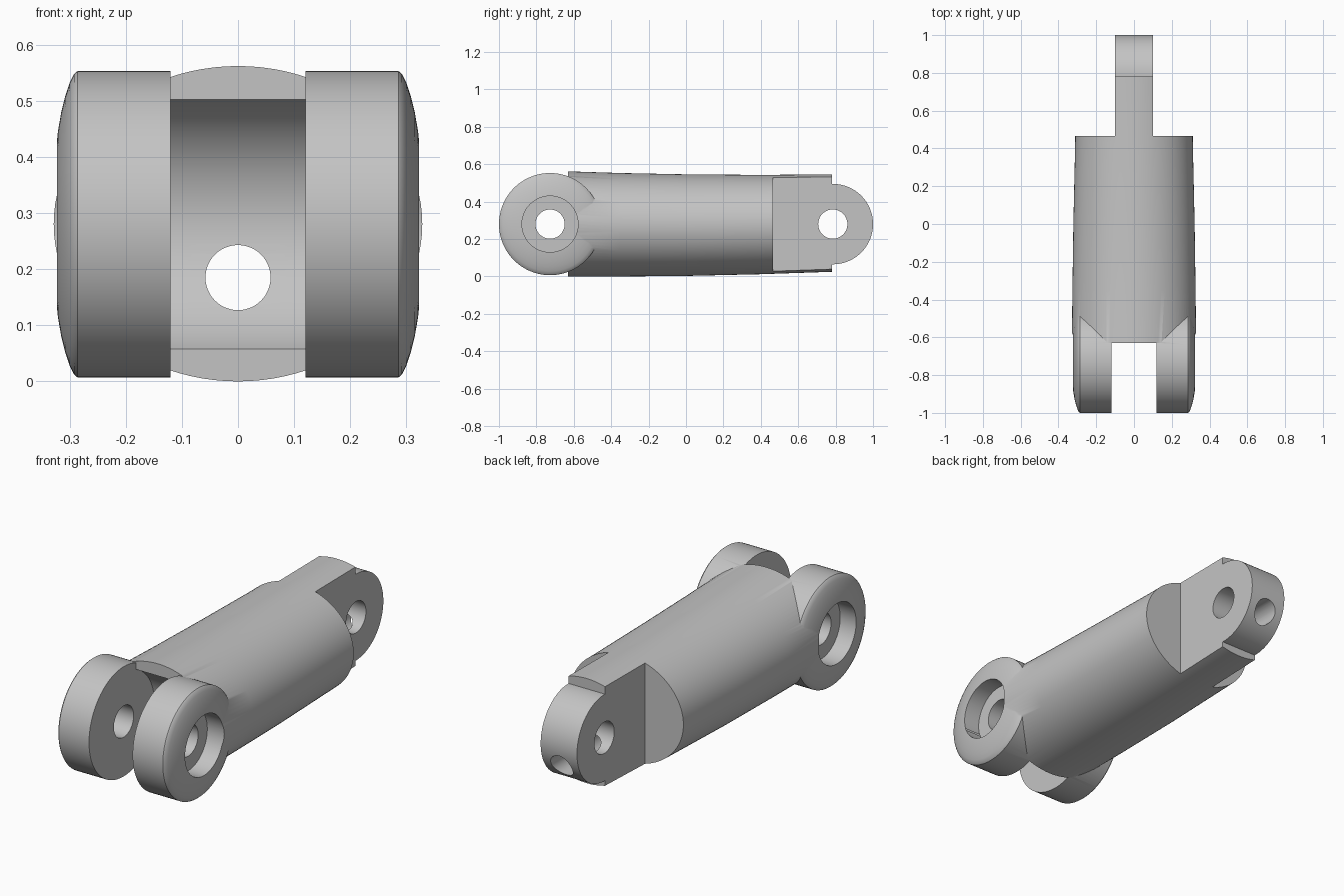
import bpy, bmesh, math

if "Cube" in bpy.data.objects:
    bpy.data.objects.remove(bpy.data.objects["Cube"], do_unlink=True)

AXIS_Z = 0.28
FRONT_Y, REAR_Y = -0.727, 0.785

grey = bpy.data.materials.new("light grey")
grey.use_nodes = True
grey.diffuse_color = (0.55, 0.55, 0.55, 1)
grey.node_tree.nodes["Principled BSDF"].inputs["Base Color"].default_value = (0.55, 0.55, 0.55, 1)


def loft(name, rings):
    """Closed solid skinned through rings of equal point count."""
    bm = bmesh.new()
    loops = [[bm.verts.new(p) for p in ring] for ring in rings]
    n = len(loops[0])
    for a, b in zip(loops, loops[1:]):
        for i in range(n):
            j = (i + 1) % n
            bm.faces.new((a[i], a[j], b[j], b[i]))
    bm.faces.new(loops[0])
    bm.faces.new(loops[-1])
    bmesh.ops.recalc_face_normals(bm, faces=bm.faces)
    mesh = bpy.data.meshes.new(name)
    bm.to_mesh(mesh)
    bm.free()
    mesh.materials.append(grey)
    obj = bpy.data.objects.new(name, mesh)
    bpy.context.collection.objects.link(obj)
    return obj


def circle(rx, ry, n=96):
    return [(rx * math.cos(math.tau * i / n), ry * math.sin(math.tau * i / n)) for i in range(n)]


def lathe_x(name, y, profile):
    """Solid turned about a line along x; profile is (x, radius)."""
    return loft(name, [[(x, y + u, AXIS_Z + v) for u, v in circle(r, r)] for x, r in profile])


def box(name, lo, hi):
    (x0, y0, z0), (x1, y1, z1) = lo, hi
    return loft(name, [[(x, y0, z0), (x, y1, z0), (x, y1, z1), (x, y0, z1)] for x in (x0, x1)])


def combine(target, tool, operation):
    mod = target.modifiers.new(tool.name, "BOOLEAN")
    mod.operation, mod.object, mod.solver = operation, tool, "EXACT"
    bpy.context.view_layer.objects.active = target
    bpy.ops.object.modifier_apply(modifier=mod.name)
    bpy.data.objects.remove(tool, do_unlink=True)


# Tapered oval body: y, half width, bottom, top
stations = [(-0.63, 0.329, 0.0, 0.562), (-0.35, 0.326, 0.0, 0.553), (0.0, 0.321, 0.003, 0.546),
            (0.4, 0.312, 0.012, 0.543), (0.78, 0.308, 0.025, 0.546)]
link = loft("link_body", [[(u, y, (lo + hi) / 2 + v) for u, v in circle(w, (hi - lo) / 2)]
                          for y, w, lo, hi in stations])

# Front knuckle with rounded outer rims
rim = [(0.286, 0.273), (0.292, 0.268), (0.3, 0.252), (0.308, 0.228),
       (0.315, 0.2), (0.321, 0.165), (0.325, 0.125)]
knuckle = lathe_x("front_knuckle", FRONT_Y, [(-x, r) for x, r in reversed(rim)] + rim)
combine(link, knuckle, "UNION")

# Rear tongue, rounded at its end
combine(link, lathe_x("rear_tongue", REAR_Y, [(-0.15, 0.215), (0.15, 0.215)]), "UNION")
for side in (-1, 1):
    xs = sorted((side * 0.1, side * 0.6))
    combine(link, box("tongue_side_cutter", (xs[0], 0.465, -0.3), (xs[1], 1.3, 0.9)), "DIFFERENCE")

# Front slot with a hollow back wall
radius, half = 0.243, math.asin(0.222 / 0.243)
depth_offset = -0.63 - radius * math.cos(half)
arc = [(depth_offset + radius * math.cos(a), AXIS_Z + radius * math.sin(a))
       for a in [half * (i / 16 - 1) for i in range(33)]]
slot = [(-1.3, -0.3), (-0.63, -0.3)] + arc + [(-0.63, 0.9), (-1.3, 0.9)]
combine(link, loft("slot_cutter", [[(x, y, z) for y, z in slot] for x in (-0.12, 0.12)]), "DIFFERENCE")

# Pin holes, outer recesses and the lengthwise channel
for y in (FRONT_Y, REAR_Y):
    combine(link, lathe_x("pin_hole_cutter", y, [(-0.6, 0.078), (0.6, 0.078)]), "DIFFERENCE")
for side in (-1, 1):
    combine(link, lathe_x("recess_cutter", FRONT_Y, [(side * 0.235, 0.15), (side * 0.6, 0.15)]), "DIFFERENCE")
channel = loft("channel_cutter", [[(u, y, 0.185 + v) for u, v in circle(0.058, 0.058, 48)] for y in (-1.3, 1.3)])
combine(link, channel, "DIFFERENCE")

# Smooth curved walls, crisp machined edges
bpy.ops.object.select_all(action="DESELECT")
link.select_set(True)
bpy.context.view_layer.objects.active = link
bpy.ops.object.shade_smooth_by_angle(angle=math.radians(30))
